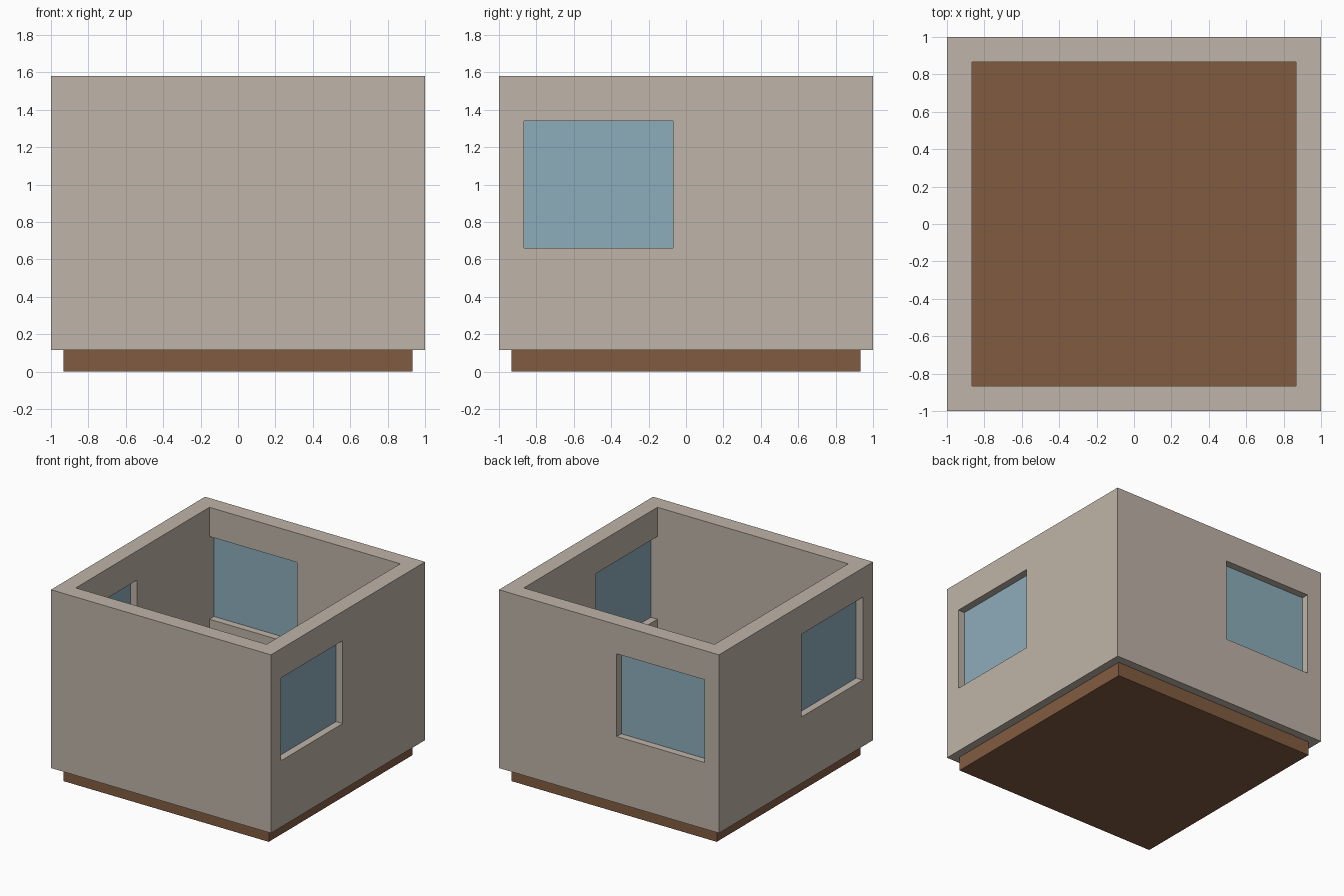
import bpy, bmesh
from mathutils import Vector

if "Cube" in bpy.data.objects:
    bpy.data.objects.remove(bpy.data.objects["Cube"])


def material(name, rgb):
    m = bpy.data.materials.new(name)
    m.diffuse_color = (*rgb, 1.0)
    m.use_nodes = True
    m.node_tree.nodes["Principled BSDF"].inputs["Base Color"].default_value = m.diffuse_color
    return m


PLASTER = material("beige_plaster", (0.521, 0.456, 0.392))
WOOD = material("brown_wood", (0.220, 0.107, 0.053))
GLASS = material("blue_glass", (0.270, 0.418, 0.497))

INNER = 0.867                 # inside face of the walls
WIN_END = -0.07               # far side of every window
FLOOR, SILL, LINTEL, TOP = 0.115, 0.66, 1.34, 1.58


def finish(bm, name, mat):
    me = bpy.data.meshes.new(name)
    bm.to_mesh(me)
    bm.free()
    me.materials.append(mat)
    ob = bpy.data.objects.new(name, me)
    bpy.context.collection.objects.link(ob)
    return ob


def box(name, lo, hi, mat):
    lo, hi = Vector(lo), Vector(hi)
    bm = bmesh.new()
    bmesh.ops.create_cube(bm, size=1)
    bmesh.ops.scale(bm, vec=hi - lo, verts=bm.verts)
    bmesh.ops.translate(bm, vec=(lo + hi) / 2, verts=bm.verts)
    return finish(bm, name, mat)


# Walls: a grid of cells, skinned wherever a solid cell meets an empty one
XY = [-1, -INNER, WIN_END, INNER, 1]
CUTS = [XY, XY, [FLOOR, SILL, LINTEL, TOP]]


def solid(c):
    i, j, k = c
    if not (0 <= i < 4 and 0 <= j < 4 and 0 <= k < 3):
        return False
    if i in (1, 2) and j in (1, 2):                  # room
        return False
    side_window = i in (0, 3) and j == 1 and k == 1
    back_window = j == 3 and i == 1 and k == 1
    return not (side_window or back_window)


bm = bmesh.new()
for cell in [(i, j, k) for i in range(4) for j in range(4) for k in range(3)]:
    if not solid(cell):
        continue
    for axis in range(3):
        for step in (0, 1):
            beside = list(cell)
            beside[axis] += 2 * step - 1
            if solid(beside):
                continue
            u, v = (axis + 1) % 3, (axis + 2) % 3
            corners = []
            for du, dv in ((0, 0), (1, 0), (1, 1), (0, 1)):
                n = list(cell)
                n[axis] += step
                n[u] += du
                n[v] += dv
                corners.append(bm.verts.new([CUTS[a][n[a]] for a in range(3)]))
            bm.faces.new(corners if step else corners[::-1])
bmesh.ops.remove_doubles(bm, verts=bm.verts, dist=1e-4)
bmesh.ops.recalc_face_normals(bm, faces=bm.faces)
finish(bm, "walls", PLASTER)

# Floor slab, set in under the walls
box("floor_slab", (-0.933, -0.933, 0), (0.933, 0.933, FLOOR), WOOD)

# Window panes in the middle of the walls, edges tucked into the openings
NEAR, FAR = 0.927, 0.94
A, B = -INNER - 0.02, WIN_END + 0.02
Z0, Z1 = SILL - 0.02, LINTEL + 0.02
box("right_window_pane", (NEAR, A, Z0), (FAR, B, Z1), GLASS)
box("left_window_pane", (-FAR, A, Z0), (-NEAR, B, Z1), GLASS)
box("back_window_pane", (A, NEAR, Z0), (B, FAR, Z1), GLASS)
